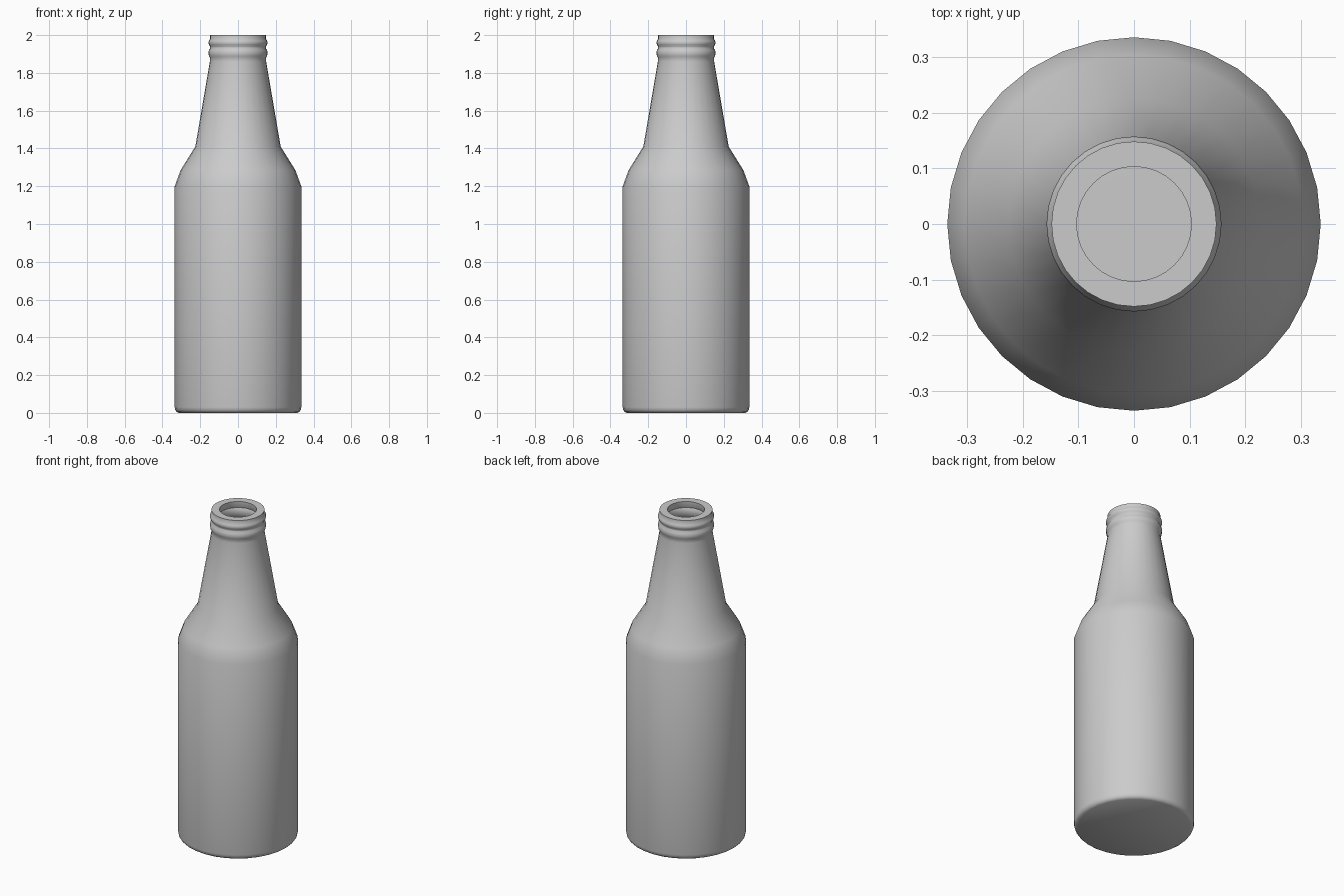
import bpy, bmesh, math

if "Cube" in bpy.data.objects:
    bpy.data.objects.remove(bpy.data.objects["Cube"])

SIDES = 32
# Outer silhouette as (radius, height), from base to lip
profile = [
    (0.315, 0.0), (0.325, 0.006), (0.332, 0.015), (0.335, 0.03),
    (0.335, 1.2), (0.304, 1.285), (0.226, 1.41), (0.149, 1.86),
    (0.149, 1.88), (0.154, 1.889), (0.157, 1.905), (0.154, 1.92),
    (0.147, 1.932), (0.147, 1.938), (0.154, 1.949), (0.157, 1.96),
    (0.154, 1.97), (0.148, 1.98), (0.148, 2.0),
]

# Lathe the profile around z
bm = bmesh.new()
rings = []
for r, z in profile:
    rings.append([bm.verts.new((r * math.cos(2 * math.pi * i / SIDES),
                                r * math.sin(2 * math.pi * i / SIDES), z))
                  for i in range(SIDES)])
for low, high in zip(rings, rings[1:]):
    for i in range(SIDES):
        j = (i + 1) % SIDES
        bm.faces.new((low[i], low[j], high[j], high[i]))

# Base fan
centre = bm.verts.new((0, 0, 0))
for i in range(SIDES):
    bm.faces.new((centre, rings[0][(i + 1) % SIDES], rings[0][i]))

mesh = bpy.data.meshes.new("bottle")
bm.to_mesh(mesh)
bm.free()
bottle = bpy.data.objects.new("bottle", mesh)
bpy.context.collection.objects.link(bottle)

# Glass wall thickness, grown inwards with an open mouth and flat lip
wall = bottle.modifiers.new("wall", 'SOLIDIFY')
wall.thickness = 0.045
wall.offset = -1

# Smooth shading, with the lip edges kept sharp
bpy.context.view_layer.objects.active = bottle
bottle.select_set(True)
bpy.ops.object.modifier_apply(modifier="wall")
bpy.ops.object.shade_smooth_by_angle(angle=math.radians(60))
